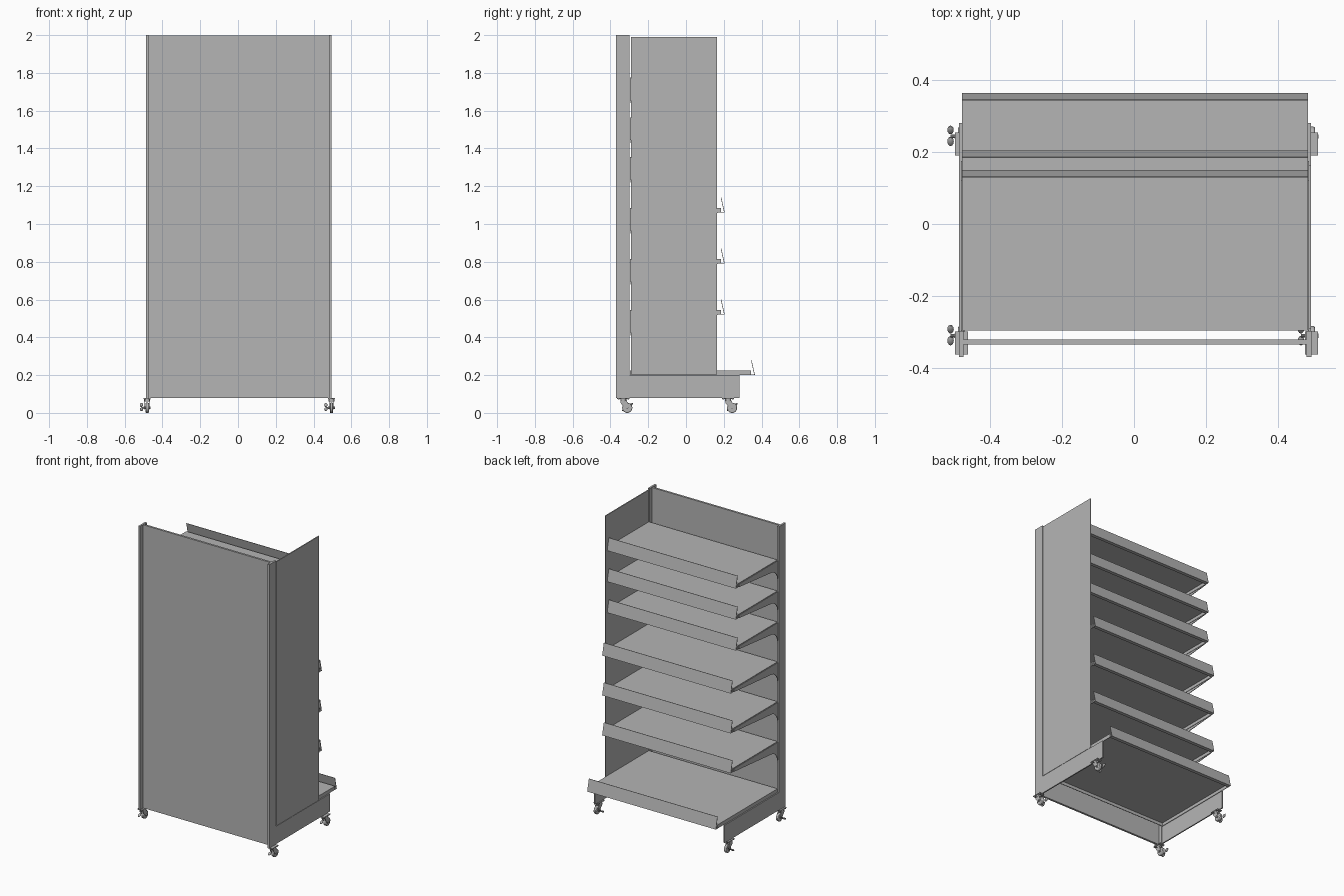
import bpy, bmesh, math
from mathutils import Matrix, Vector

cube = bpy.data.objects.get("Cube")
if cube:
    bpy.data.objects.remove(cube)

grey = bpy.data.materials.new("painted_grey_steel")
grey.use_nodes = True
COLOUR = (0.46, 0.46, 0.46, 1)
grey.diffuse_color = COLOUR
grey.node_tree.nodes["Principled BSDF"].inputs["Base Color"].default_value = COLOUR

MID = 0.003                   # centre of the frame in x
LEFT, RIGHT = -0.479, 0.485   # inner faces of the frame
BACK = -0.296                 # rear edge of every shelf


def finish(name, bm):
    bmesh.ops.recalc_face_normals(bm, faces=bm.faces)
    mesh = bpy.data.meshes.new(name)
    bm.to_mesh(mesh)
    bm.free()
    mesh.materials.append(grey)
    obj = bpy.data.objects.new(name, mesh)
    bpy.context.collection.objects.link(obj)
    return obj


def add_box(bm, x, y, z):
    size = (x[1] - x[0], y[1] - y[0], z[1] - z[0])
    centre = Vector((sum(x), sum(y), sum(z))) / 2
    bmesh.ops.create_cube(bm, size=1, matrix=Matrix.Translation(centre) @ Matrix.Diagonal((*size, 1)))


def box(name, x, y, z):
    bm = bmesh.new()
    add_box(bm, x, y, z)
    finish(name, bm)


def add_profile(bm, points, x):
    # closed (y, z) outline extruded along x
    face = bm.faces.new([bm.verts.new((x[0], y, z)) for y, z in points])
    new = bmesh.ops.extrude_face_region(bm, geom=[face], use_keep_orig=True)["geom"]
    verts = [v for v in new if isinstance(v, bmesh.types.BMVert)]
    bmesh.ops.translate(bm, verts=verts, vec=(x[1] - x[0], 0, 0))


def add_cylinder(bm, centre, radius, depth, axis="Z", sides=20):
    turn = Matrix.Rotation(math.pi / 2, 4, "Y") if axis == "X" else Matrix()
    bmesh.ops.create_cone(bm, cap_ends=True, segments=sides, radius1=radius, radius2=radius,
                          depth=depth, matrix=Matrix.Translation(centre) @ turn)


# Frame: posts, base rails, front sheet and the single side panel
for side, name in ((-1, "right"), (1, "left")):
    x = sorted((MID + side * 0.478, MID + side * 0.491))
    box(name + "_post", x, (-0.37, -0.298), (0.08, 2.0))
    x = sorted((MID + side * 0.482, MID + side * 0.490))
    box(name + "_base_rail", x, (-0.298, 0.282), (0.08, 0.2))
box("front_sheet", (-0.476, 0.482), (-0.336, -0.322), (0.08, 1.998))
box("side_panel", (0.486, 0.493), (-0.292, 0.165), (0.202, 1.99))


def shelf(name, z, edge):
    # Flat deck with downturned flanges
    bm = bmesh.new()
    top, skin = z + 0.025, 0.004
    add_box(bm, (LEFT, RIGHT), (BACK, edge), (top - skin, top))
    add_box(bm, (LEFT, RIGHT), (edge - skin, edge), (z, top - skin))
    add_box(bm, (LEFT, RIGHT), (BACK, BACK + skin), (z, top - skin))
    for x in ((LEFT, LEFT + skin), (RIGHT - skin, RIGHT)):
        add_box(bm, x, (BACK + skin, edge - skin), (z, top - skin))
    finish(name + "_deck", bm)
    # Leaning price lip with a folded foot
    bm = bmesh.new()
    t = 0.003
    add_profile(bm, [(edge, z), (edge + 0.02, z), (edge + 0.002, z + 0.08), (edge - 0.001, z + 0.08),
                     (edge + 0.016, z + t), (edge, z + t)], (LEFT, RIGHT))
    finish(name + "_lip", bm)


def bracket(name, z, edge, x):
    # Arm that flares into a curved heel at the post
    heel, rise = 0.075, 0.085
    curve = [(BACK + heel * (1 - math.cos(a)), z - 0.035 - rise * (1 - math.sin(a)))
             for a in (math.pi / 2 * i / 8 for i in range(9))]
    bm = bmesh.new()
    add_profile(bm, [(BACK, z + 0.02)] + curve + [(edge - 0.01, z), (edge - 0.01, z + 0.02)], x)
    finish(name, bm)


shelf("base_shelf", 0.2, 0.345)
levels = [(0.52, 0.185), (0.79, 0.185), (1.06, 0.185), (1.33, 0.131), (1.54, 0.131), (1.75, 0.131)]
for number, (z, edge) in enumerate(levels, 1):
    shelf(f"shelf_{number}", z, edge)
    bracket(f"shelf_{number}_right_bracket", z, edge, (LEFT - 0.003, LEFT + 0.001))
    bracket(f"shelf_{number}_left_bracket", z, edge, (RIGHT - 0.001, RIGHT + 0.002))


def caster(name, x, y):
    # Mounting plate, bolts and swivel
    bm = bmesh.new()
    add_box(bm, (x - 0.018, x + 0.018), (y - 0.032, y + 0.032), (0.074, 0.08))
    for dx in (-0.013, 0.013):
        for dy in (-0.025, 0.025):
            add_cylinder(bm, (x + dx, y + dy, 0.073), 0.004, 0.006, sides=6)
    add_cylinder(bm, (x, y, 0.068), 0.016, 0.014)
    wheel_y, wheel_z = y + 0.021, 0.027
    # Fork cheeks trailing to the axle
    for dx in (-0.012, 0.012):
        add_profile(bm, [(y - 0.016, 0.066), (y + 0.018, 0.066), (wheel_y + 0.01, wheel_z + 0.006),
                         (wheel_y + 0.004, wheel_z - 0.008), (wheel_y - 0.008, wheel_z - 0.006),
                         (y - 0.014, 0.052)], (x + dx - 0.0015, x + dx + 0.0015))
    add_box(bm, (x - 0.0135, x + 0.0135), (y - 0.016, y + 0.018), (0.061, 0.066))
    add_cylinder(bm, (x, wheel_y, wheel_z), 0.006, 0.038, "X", 10)
    finish(name + "_fork", bm)
    # Wheel
    bm = bmesh.new()
    add_cylinder(bm, (x, wheel_y, wheel_z), 0.027, 0.018, "X", 28)
    wheel = finish(name + "_wheel", bm)
    bevel = wheel.modifiers.new("rounded_tread", "BEVEL")
    bevel.width, bevel.segments, bevel.limit_method = 0.004, 2, "ANGLE"
    # Wing-shaped brake lever
    bm = bmesh.new()
    add_cylinder(bm, (x - 0.022, wheel_y, wheel_z), 0.005, 0.016, "X", 10)
    for dy, dz in ((0.018, 0.015), (-0.014, -0.008)):
        spot = Vector((x - 0.03, wheel_y + dy, wheel_z + dz))
        tilt = Matrix.Rotation(math.atan2(dz, dy), 4, "X")
        bmesh.ops.create_uvsphere(bm, u_segments=12, v_segments=8, radius=1, matrix=Matrix.Translation(spot)
                                  @ tilt @ Matrix.Diagonal((0.009, 0.015, 0.006, 1)))
    lever = finish(name + "_brake_lever", bm)
    return [wheel, lever]


rounded = []
for x, side in ((-0.481, "right"), (0.495, "left")):
    for y, end in ((-0.332, "front"), (0.223, "back")):
        rounded += caster(f"{end}_{side}_caster", x, y)

# Smooth the rolling and moulded parts
bpy.ops.object.select_all(action="DESELECT")
for obj in rounded:
    obj.select_set(True)
bpy.context.view_layer.objects.active = rounded[0]
bpy.ops.object.shade_smooth_by_angle()
bpy.ops.object.select_all(action="DESELECT")
